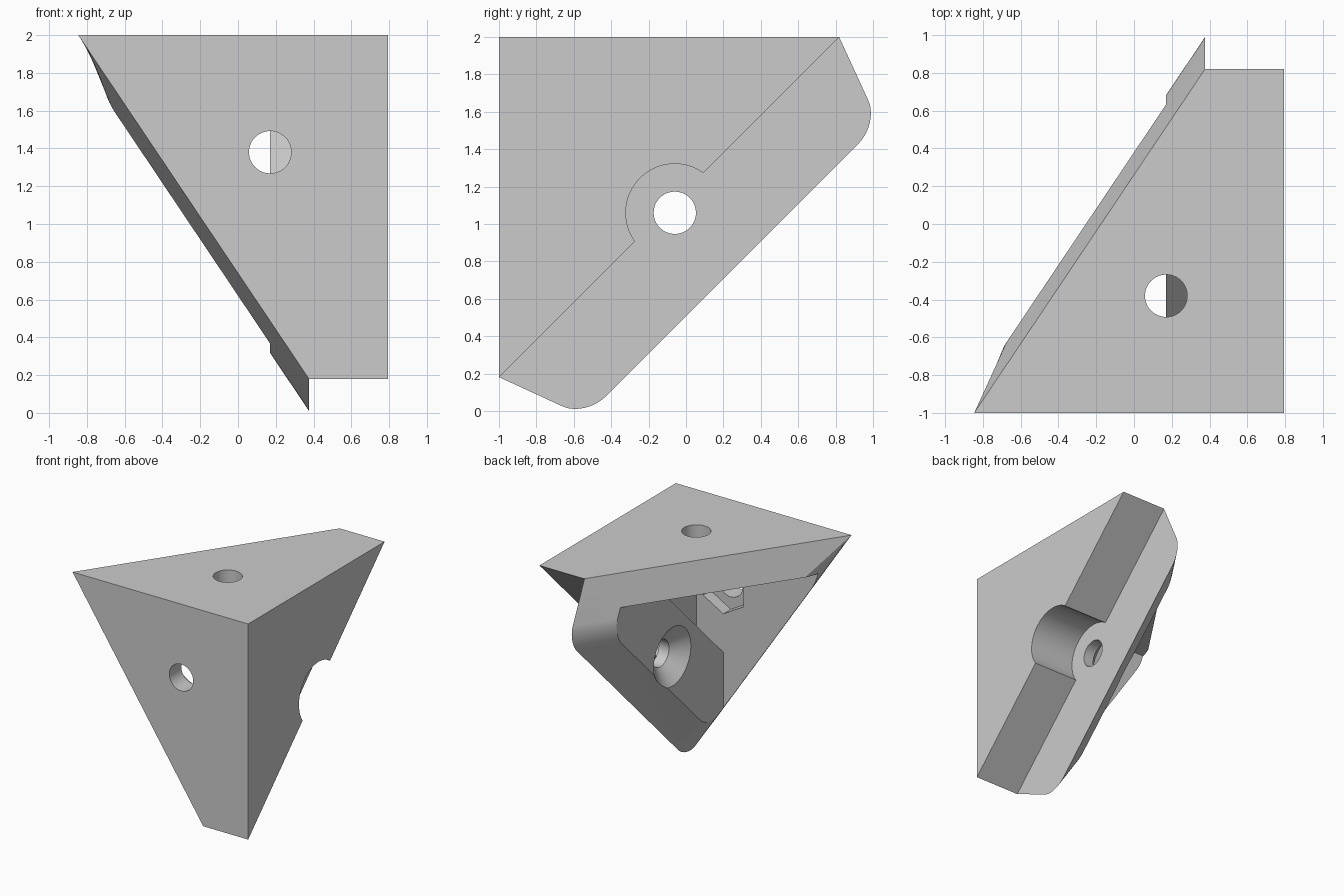
import bpy, bmesh, math
from mathutils import Vector

old = bpy.data.objects.get("Cube")
if old:
    bpy.data.objects.remove(old, do_unlink=True)

grey = bpy.data.materials.new("plain_grey")
grey.use_nodes = True
grey.diffuse_color = (0.6, 0.6, 0.6, 1)
grey.node_tree.nodes["Principled BSDF"].inputs["Base Color"].default_value = (0.6, 0.6, 0.6, 1)


def make_object(name, bm):
    bmesh.ops.recalc_face_normals(bm, faces=bm.faces[:])
    mesh = bpy.data.meshes.new(name)
    bm.to_mesh(mesh)
    bm.free()
    mesh.materials.append(grey)
    obj = bpy.data.objects.new(name, mesh)
    bpy.context.collection.objects.link(obj)
    return obj


def prism(name, axis, lo, hi, pts, end_pts=None):
    """Extrude a profile along an axis, optionally tapering to end_pts."""
    def place(p, h):
        co = list(p)
        co.insert("xyz".index(axis), h)
        return co
    bm = bmesh.new()
    a = [bm.verts.new(place(p, lo)) for p in pts]
    b = [bm.verts.new(place(p, hi)) for p in (end_pts or pts)]
    bm.faces.new(a)
    bm.faces.new(b)
    for i in range(len(a)):
        j = (i + 1) % len(a)
        bm.faces.new((a[i], a[j], b[j], b[i]))
    return make_object(name, bm)


def ring(u, v, r, n=48, turn=0.0):
    return [(u + r * math.cos(turn + math.tau * i / n),
             v + r * math.sin(turn + math.tau * i / n)) for i in range(n)]


# Corner block: a box trimmed by three slanted planes
bm = bmesh.new()
bmesh.ops.create_cube(bm, size=4)
bmesh.ops.translate(bm, verts=bm.verts[:], vec=(0.795 - 2, 1, 0))
planes = [((1.49, 0.46, 1), 0.28), ((1.49, -1, -0.46), -1.18), ((1.5, -1, 1), 1.07)]
for normal, offset in planes:
    n = Vector(normal)
    bmesh.ops.bisect_plane(bm, geom=bm.verts[:] + bm.edges[:] + bm.faces[:],
                           plane_co=n * offset / n.length_squared, plane_no=n,
                           clear_inner=True)
    bmesh.ops.holes_fill(bm, edges=[e for e in bm.edges if e.is_boundary])
bmesh.ops.recalc_face_normals(bm, faces=bm.faces[:])


# Round the edges where the slanted planes meet
def slanted(face):
    return any(face.normal.dot(Vector(n).normalized()) < -0.999 for n, _ in planes)


bmesh.ops.bevel(bm, geom=[e for e in bm.edges if all(slanted(f) for f in e.link_faces)],
                offset=0.125, segments=10, profile=0.5, affect='EDGES')
bracket = make_object("corner_bracket", bm)

wall, roof = -0.74, 1.74
hole_x, hole_y, hole_z = 0.17, -0.38, 1.38
seat = (-0.06, 1.06)
cutters = [
    # Outer step beside the screw plate, and the screwdriver clearance
    prism("step_cutter", "x", 0.375, 2, [(-2, -0.82), (2, 3.18), (4, 3.18), (4, -0.82)]),
    prism("clearance_cutter", "x", 0.375, 2, ring(*seat, 0.262, 64)),
    # Hollow inside, and the deeper pocket behind the screw plate
    prism("hollow_cutter", "x", -3, 0.17, [(wall, -3), (3, -3), (3, roof), (wall, roof)]),
    prism("pocket_cutter", "x", 0.1, 0.42,
          [(wall, roof), (wall, wall + 1.58), (roof - 1.58, roof)]),
    # Countersunk hole of the screw plate
    prism("plate_hole_cutter", "x", 0.1, 0.6, ring(*seat, 0.113)),
    prism("countersink_cutter", "x", 0.16, 0.28, ring(*seat, 0.26), ring(*seat, 0.113)),
    # Bolt holes with hexagonal nut recesses
    prism("front_hole_cutter", "y", -1.2, -0.65, ring(hole_x, hole_z, 0.112)),
    prism("front_nut_cutter", "y", -0.84, -0.65, ring(hole_x, hole_z, 0.217, 6, math.pi / 2)),
    prism("top_hole_cutter", "z", 1.65, 2.2, ring(hole_x, hole_y, 0.112)),
    prism("top_nut_cutter", "z", 1.65, 1.84, ring(hole_x, hole_y, 0.217, 6, math.pi / 2)),
]

bpy.ops.object.select_all(action='DESELECT')
bpy.context.view_layer.objects.active = bracket
bracket.select_set(True)
for cutter in cutters:
    cutter.hide_render = True
    mod = bracket.modifiers.new(cutter.name, 'BOOLEAN')
    mod.operation = 'DIFFERENCE'
    mod.solver = 'EXACT'
    mod.object = cutter
    bpy.ops.object.modifier_apply(modifier=mod.name)
    bpy.data.objects.remove(cutter, do_unlink=True)

bpy.ops.object.shade_smooth_by_angle(angle=math.radians(25))
